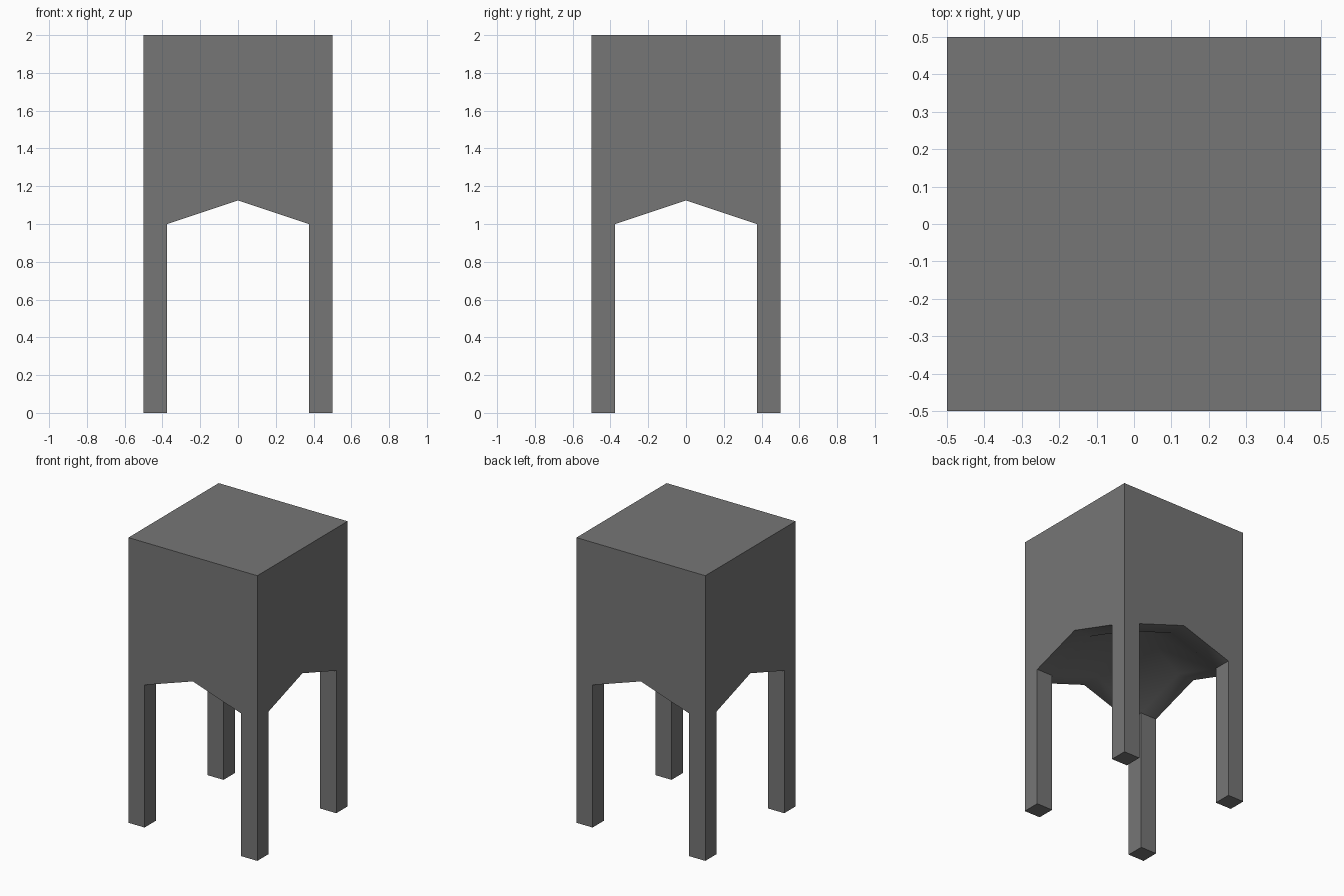
import bpy, bmesh
from math import radians
from mathutils import Matrix, Vector

if "Cube" in bpy.data.objects:
    bpy.data.objects.remove(bpy.data.objects["Cube"])

W, I = 0.5, 0.375                       # outer half width, inner leg line
TOP, SPRING, ARCH, PEAK = 2.0, 1.0, 1.125, 1.375

bm = bmesh.new()


def face(points, turn):
    bm.faces.new([bm.verts.new(turn @ Vector(p)) for p in points])


for k in range(4):
    turn = Matrix.Rotation(radians(90 * k), 3, 'Z')
    # outer wall with pointed arch opening between the two legs
    wall = [(-W, 0), (-I, 0), (-I, SPRING), (0, ARCH), (I, SPRING),
            (I, 0), (W, 0), (W, TOP), (-W, TOP)]
    face([(x, -W, z) for x, z in wall], turn)
    for s in (-1, 1):
        # arch soffit, vault panel and inner leg side
        face([(s*I, -W, SPRING), (0, -W, ARCH), (0, -I, ARCH), (s*I, -I, SPRING)], turn)
        face([(s*I, -I, SPRING), (0, -I, ARCH), (0, 0, PEAK)], turn)
        face([(s*I, -W, 0), (s*I, -I, 0), (s*I, -I, SPRING), (s*I, -W, SPRING)], turn)
    # foot
    face([(-W, -W, 0), (-I, -W, 0), (-I, -I, 0), (-W, -I, 0)], turn)

# flat top
face([(-W, -W, TOP), (W, -W, TOP), (W, W, TOP), (-W, W, TOP)], Matrix.Identity(3))

bmesh.ops.remove_doubles(bm, verts=bm.verts[:], dist=1e-4)
bmesh.ops.recalc_face_normals(bm, faces=bm.faces[:])
mesh = bpy.data.meshes.new("vaulted_block_on_legs")
bm.to_mesh(mesh)
bm.free()

# dark grey finish
grey = bpy.data.materials.new("dark_grey")
grey.diffuse_color = (0.18, 0.18, 0.18, 1)
grey.use_nodes = True
grey.node_tree.nodes["Principled BSDF"].inputs["Base Color"].default_value = grey.diffuse_color
mesh.materials.append(grey)

block = bpy.data.objects.new("vaulted_block_on_legs", mesh)
bpy.context.collection.objects.link(block)
bpy.context.view_layer.objects.active = block
block.select_set(True)
bpy.ops.object.shade_smooth_by_angle(angle=radians(45))
